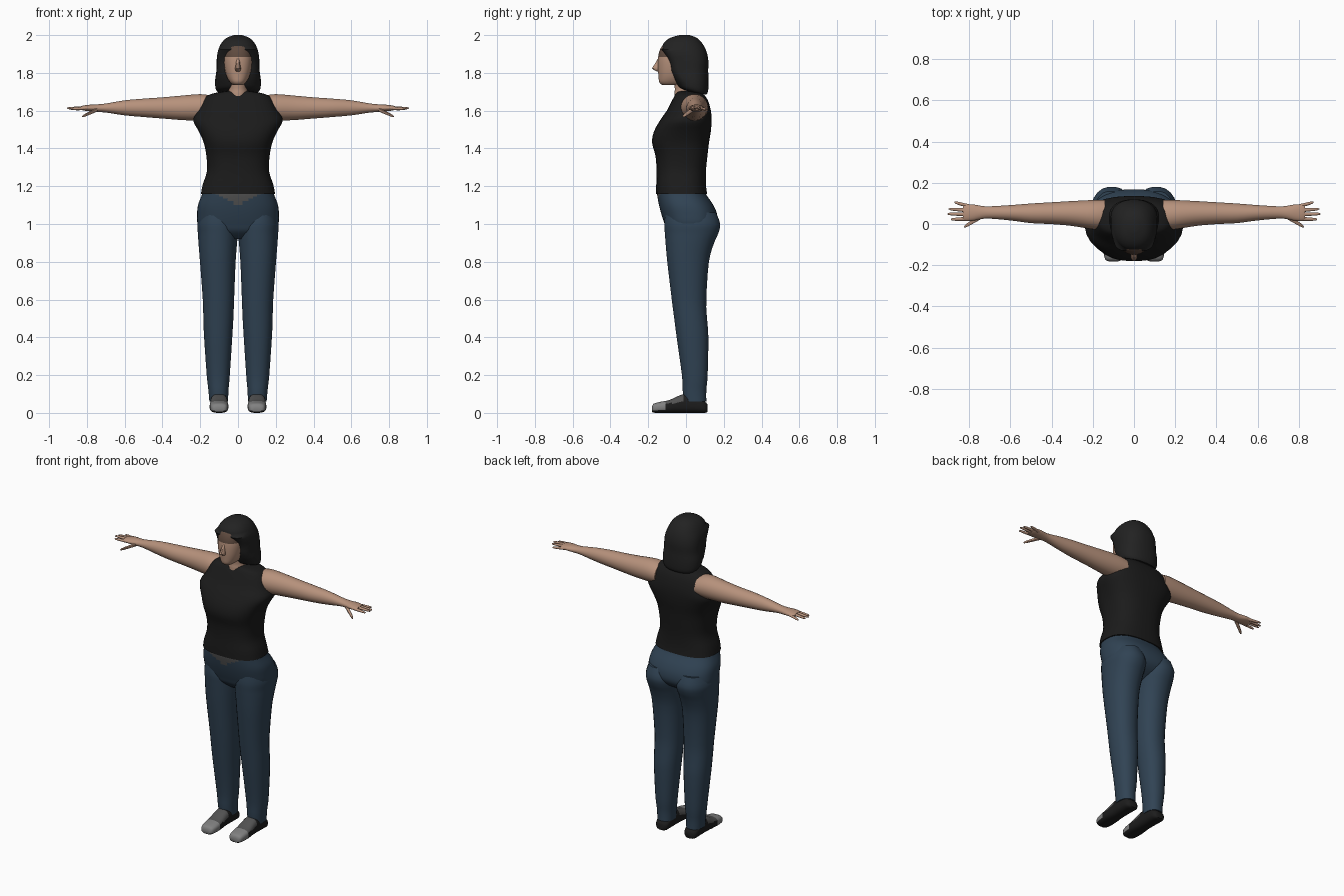
import bpy, bmesh, math


def material(name, rgb):
    m = bpy.data.materials.new(name)
    m.diffuse_color = (*rgb, 1)
    return m


SKIN = material("skin", (0.47, 0.285, 0.2))
BROW = material("forehead brown", (0.115, 0.07, 0.05))
HAIR = material("hair black", (0.016, 0.016, 0.016))
SHIRT = material("shirt black", (0.011, 0.011, 0.011))
DENIM = material("denim blue", (0.03, 0.056, 0.088))
GREY = material("dark grey", (0.085, 0.085, 0.085))
TOE = material("toe grey", (0.22, 0.22, 0.22))
BLACK = material("shoe black", (0.012, 0.012, 0.012))


def smooth_rows(rows, n):
    """Catmull-Rom interpolation between key sections."""
    out = []
    for i in range(len(rows) - 1):
        p = [rows[max(i - 1, 0)], rows[i], rows[i + 1], rows[min(i + 2, len(rows) - 1)]]
        for k in range(n):
            t = k / n
            out.append([0.5 * (2 * b + (c - a) * t + (2 * a - 5 * b + 4 * c - d) * t * t
                               + (3 * b - a - 3 * c + d) * t ** 3) for a, b, c, d in zip(*p)])
    return out + [rows[-1]]


def loft(name, axis, rows, mats, rule=None, side=1, power=2.0, sides=24, n=3, warp=None, angle=50):
    """Skin superellipse sections; row = position, min/max of 1st and 2nd cross axes."""
    bm = bmesh.new()
    rings = []
    for t, a0, a1, b0, b1 in smooth_rows(rows, n):
        ring = []
        for k in range(sides):
            w = 2 * math.pi * (k + 0.5) / sides
            c, s = math.cos(w), math.sin(w)
            a = (a0 + a1) / 2 + (a1 - a0) / 2 * math.copysign(abs(c) ** (2 / power), c)
            b = (b0 + b1) / 2 + (b1 - b0) / 2 * math.copysign(abs(s) ** (2 / power), s)
            p = {"z": (a, b, t), "x": (t, a, b), "y": (a, t, b)}[axis]
            if warp:
                p = warp(*p)
            ring.append(bm.verts.new((p[0] * side, p[1], p[2])))
        rings.append(ring)
    for r, q in zip(rings, rings[1:]):
        for k in range(sides):
            j = (k + 1) % sides
            bm.faces.new((r[k], r[j], q[j], q[k]))
    bm.faces.new(rings[0])
    bm.faces.new(rings[-1])
    bmesh.ops.recalc_face_normals(bm, faces=bm.faces)
    if rule:
        for f in bm.faces:
            f.material_index = rule(f.calc_center_median(), f.normal)
    me = bpy.data.meshes.new(name)
    bm.to_mesh(me)
    bm.free()
    for m in mats:
        me.materials.append(m)
    ob = bpy.data.objects.new(name, me)
    bpy.context.collection.objects.link(ob)
    bpy.ops.object.select_all(action="DESELECT")
    ob.select_set(True)
    bpy.context.view_layer.objects.active = ob
    bpy.ops.object.shade_smooth_by_angle(angle=math.radians(angle))
    return ob


# Sleeveless shirt
loft("shirt", "z", [
    (1.16, -.197, .197, -.158, .112), (1.21, -.187, .187, -.158, .106),
    (1.28, -.165, .165, -.156, .106), (1.36, -.168, .168, -.162, .114),
    (1.43, -.182, .182, -.18, .122), (1.49, -.208, .208, -.17, .132),
    (1.55, -.238, .238, -.137, .136), (1.60, -.212, .212, -.102, .132),
    (1.65, -.188, .188, -.076, .118), (1.68, -.162, .162, -.06, .1),
    (1.695, -.115, .115, -.05, .085), (1.703, -.06, .06, -.04, .07)],
    [SHIRT], power=2.6, sides=32)

# Jeans: hips with a grey waist panel at the front, then one tube per leg
loft("jeans_hips", "z", [
    (1.18, -.188, .188, -.152, .102), (1.155, -.192, .192, -.153, .108),
    (1.10, -.212, .212, -.143, .145), (1.05, -.217, .217, -.13, .165),
    (1.0, -.214, .214, -.113, .165), (.96, -.19, .19, -.095, .135), (.92, -.1, .1, -.05, .07)],
    [DENIM, GREY], lambda c, v: int(c.y < -.08 and c.z > 1.105 + .05 * abs(c.x) / .11),
    power=2.5, sides=48, n=5)

# Shoe sections run from toe to heel
SHOE = [(-.181, .075, .125, .006, .03), (-.172, .06, .14, .001, .048), (-.14, .052, .148, 0, .058),
        (-.09, .051, .15, 0, .068), (-.04, .054, .147, 0, .09), (0, .055, .146, 0, .1),
        (.06, .056, .146, 0, .085), (.1, .06, .142, 0, .06), (.115, .075, .125, .005, .045)]


def shoe_color(c, v):
    if v.z < -.5 or c.z < .012:
        return 2
    return 0 if c.y < -.1 else 1 if c.y < -.02 and c.z > .05 else 2


# Arm and palm sections run outward from the shoulder
ARM = [(.14, -.03, .118, 1.55, 1.68), (.2, -.026, .117, 1.546, 1.688), (.3, -.01, .112, 1.55, 1.68),
       (.4, -.001, .106, 1.558, 1.671), (.5, .004, .1, 1.566, 1.664), (.6, .017, .092, 1.575, 1.655),
       (.7, .026, .086, 1.59, 1.638), (.74, .024, .088, 1.592, 1.634), (.78, .016, .095, 1.596, 1.632),
       (.815, .014, .094, 1.6, 1.628), (.83, .02, .088, 1.604, 1.624)]

# Digits: start x, y, z, tip x, y, z
DIGITS = {"index_finger": (.80, .026, 1.613, .89, .022, 1.609),
          "middle_finger": (.80, .047, 1.616, .906, .049, 1.613),
          "ring_finger": (.80, .066, 1.615, .9, .073, 1.611),
          "little_finger": (.79, .083, 1.612, .873, .106, 1.607),
          "thumb": (.745, .035, 1.606, .825, -.014, 1.569)}

for s, tag in ((1, "left_"), (-1, "right_")):
    loft(tag + "jeans_leg", "z", [
        (1.06, .03, .2, -.11, .16), (1.0, .0, .216, -.116, .182), (.95, .0, .213, -.113, .172),
        (.9, .004, .21, -.109, .15), (.8, .012, .202, -.1, .122), (.6, .02, .187, -.076, .108),
        (.5, .024, .184, -.063, .112), (.4, .03, .18, -.05, .119), (.2, .043, .166, -.022, .115),
        (.12, .05, .157, -.018, .108), (.06, .052, .152, -.012, .108)],
        [DENIM], side=s, power=2.2)
    loft(tag + "shoe", "y", SHOE, [TOE, GREY, BLACK], shoe_color, side=s, power=2.8)
    loft(tag + "arm", "x", ARM, [SKIN], side=s)
    for name, (x, y, z, tx, ty, tz) in DIGITS.items():
        rows = []
        for t, r in ((0, .011), (.4, .0095), (.75, .008), (.94, .006), (1, .002)):
            r *= 1.25 if name == "thumb" else 1
            cx, cy, cz = x + (tx - x) * t, y + (ty - y) * t, z + (tz - z) * t
            rows.append((cx, cy - r, cy + r, cz - r * .85, cz + r * .85))
        loft(tag + name, "x", rows, [SKIN], side=s, sides=8, n=1)

# Neck, face and nose
loft("neck", "z", [(1.62, -.06, .06, -.06, .06), (1.69, -.054, .054, -.062, .06),
                   (1.72, -.047, .047, -.06, .045), (1.80, -.047, .047, -.07, .04)], [SKIN])
loft("face", "z", [
    (1.735, -.025, .025, -.125, -.03), (1.75, -.043, .043, -.142, .0), (1.78, -.06, .06, -.146, .02),
    (1.82, -.071, .071, -.149, .03), (1.87, -.076, .076, -.149, .03), (1.91, -.073, .073, -.143, .03),
    (1.94, -.062, .062, -.128, .02), (1.955, -.04, .04, -.105, .0)],
    [SKIN, BROW], lambda c, v: int(c.z > 1.882), power=2.3)
loft("nose", "z", [(1.808, -.012, .012, -.155, -.13), (1.822, -.017, .017, -.181, -.13),
                   (1.845, -.012, .012, -.168, -.13), (1.875, -.008, .008, -.15, -.13)],
     [SKIN], sides=8, n=2)


# Bobbed hair: lower edge hangs further at the back, sides sweep forward around the face
def sweep(x, y, z):
    if y < 0 and z < 1.93:
        y -= .035 * min(1, abs(x) / .09) * min(1, max(0, (z - 1.73) / .08))
    return x, y, z - max(0, 1.78 - z) * .25 * (y / .1)


loft("hair", "z", [
    (1.705, -.1, .1, .0, .108), (1.72, -.118, .118, -.04, .117), (1.76, -.122, .122, -.055, .12),
    (1.81, -.115, .115, -.062, .118), (1.86, -.114, .114, -.075, .119), (1.90, -.11, .11, -.1, .113),
    (1.935, -.1, .1, -.126, .1), (1.965, -.083, .083, -.112, .08), (1.987, -.058, .058, -.08, .055),
    (2.0, -.022, .022, -.035, .02)],
    [HAIR], power=2.3, sides=28, warp=sweep)
